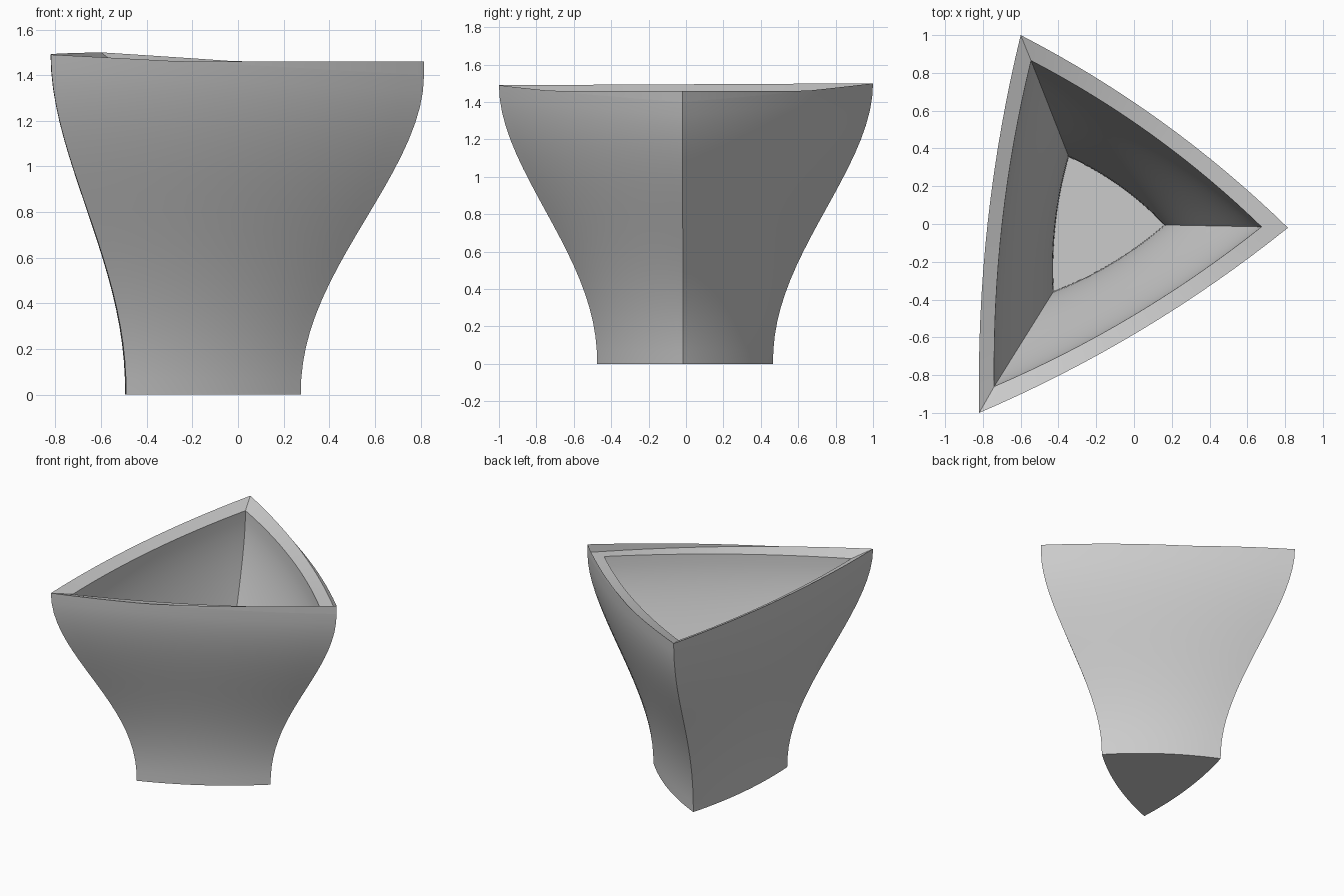
import bpy
import bmesh
import math
from mathutils import Vector

cube = bpy.data.objects.get("Cube")
if cube:
    bpy.data.objects.remove(cube, do_unlink=True)

SEGMENTS = 16   # points along each bowed side
LEVELS = 20     # rings up each wall
LIP_TOP = 1.46

# Corner points in order: back, front right, left (counter-clockwise from above)
BASE = [Vector(p) for p in ((-0.385, 0.465, 0), (-0.49, -0.475, 0), (0.275, -0.015, 0))]
RIM = [Vector(p) for p in ((-0.60, 1.0, 1.5), (-0.82, -1.0, 1.49), (0.815, -0.02, 1.40))]
FLOOR = [Vector(p) for p in ((-0.345, 0.355, 0.08), (-0.425, -0.355, 0.08), (0.16, -0.005, 0.08))]
INNER_RIM = [Vector(p) for p in ((-0.545, 0.865, 1.457), (-0.74, -0.86, 1.45), (0.675, -0.015, 1.41))]

grey = bpy.data.materials.new("plain grey")
grey.use_nodes = True
colour = (0.6, 0.6, 0.6, 1)
grey.diffuse_color = colour
grey.node_tree.nodes["Principled BSDF"].inputs["Base Color"].default_value = colour


def bowed_ring(corners, bulge):
    """Triangle outline whose sides bow outward by the given amount."""
    points = []
    for i, a in enumerate(corners):
        b = corners[(i + 1) % 3]
        outward = Vector((b.y - a.y, a.x - b.x, 0)).normalized()
        for s in range(SEGMENTS):
            t = s / SEGMENTS
            points.append(a.lerp(b, t) + outward * bulge * 4 * t * (1 - t))
    return points


def wall_rings(low, high, low_bulge, high_bulge):
    """Rings flaring from low to high corners along an S-shaped profile."""
    rings = []
    for k in range(LEVELS + 1):
        u = k / LEVELS
        v = u ** 1.1
        flare = v * v * (3 - 2 * v)
        corners = []
        for a, b in zip(low, high):
            p = a.lerp(b, flare)
            p.z = a.z + (b.z - a.z) * u
            corners.append(p)
        rings.append(bowed_ring(corners, low_bulge + (high_bulge - low_bulge) * flare))
    return rings


def bridge(bm, lower, upper):
    n = len(lower)
    for i in range(n):
        j = (i + 1) % n
        corners = list(dict.fromkeys((lower[i], lower[j], upper[j], upper[i])))
        if len(corners) > 2:
            bm.faces.new(corners)


def finish(bm, name):
    mesh = bpy.data.meshes.new(name)
    bm.to_mesh(mesh)
    bm.free()
    mesh.materials.append(grey)
    obj = bpy.data.objects.new(name, mesh)
    bpy.context.collection.objects.link(obj)
    bpy.ops.object.select_all(action="DESELECT")
    obj.select_set(True)
    bpy.context.view_layer.objects.active = obj
    bpy.ops.object.shade_smooth_by_angle(angle=math.radians(30))
    return obj


# Bowl: outer wall, rim, inner wall, with base and floor caps
outer = wall_rings(BASE, RIM, 0.04, 0.065)
inner = wall_rings(FLOOR, INNER_RIM, 0.03, 0.055)
bm = bmesh.new()
rings = [[bm.verts.new(p) for p in ring] for ring in outer + inner[::-1]]
for lower, upper in zip(rings, rings[1:]):
    bridge(bm, lower, upper)
bm.faces.new(rings[0][::-1])
bm.faces.new(rings[-1])
bmesh.ops.recalc_face_normals(bm, faces=bm.faces[:])
finish(bm, "bowl")

# Thin upright lip that levels the low corner of the rim
bm = bmesh.new()
lower = [bm.verts.new(p) for p in outer[-1]]
upper = [bm.verts.new((v.co.x, v.co.y, LIP_TOP)) if v.co.z < LIP_TOP else v for v in lower]
bridge(bm, lower, upper)
bmesh.ops.delete(bm, geom=[v for v in bm.verts if not v.link_faces], context="VERTS")
finish(bm, "rim_lip")
